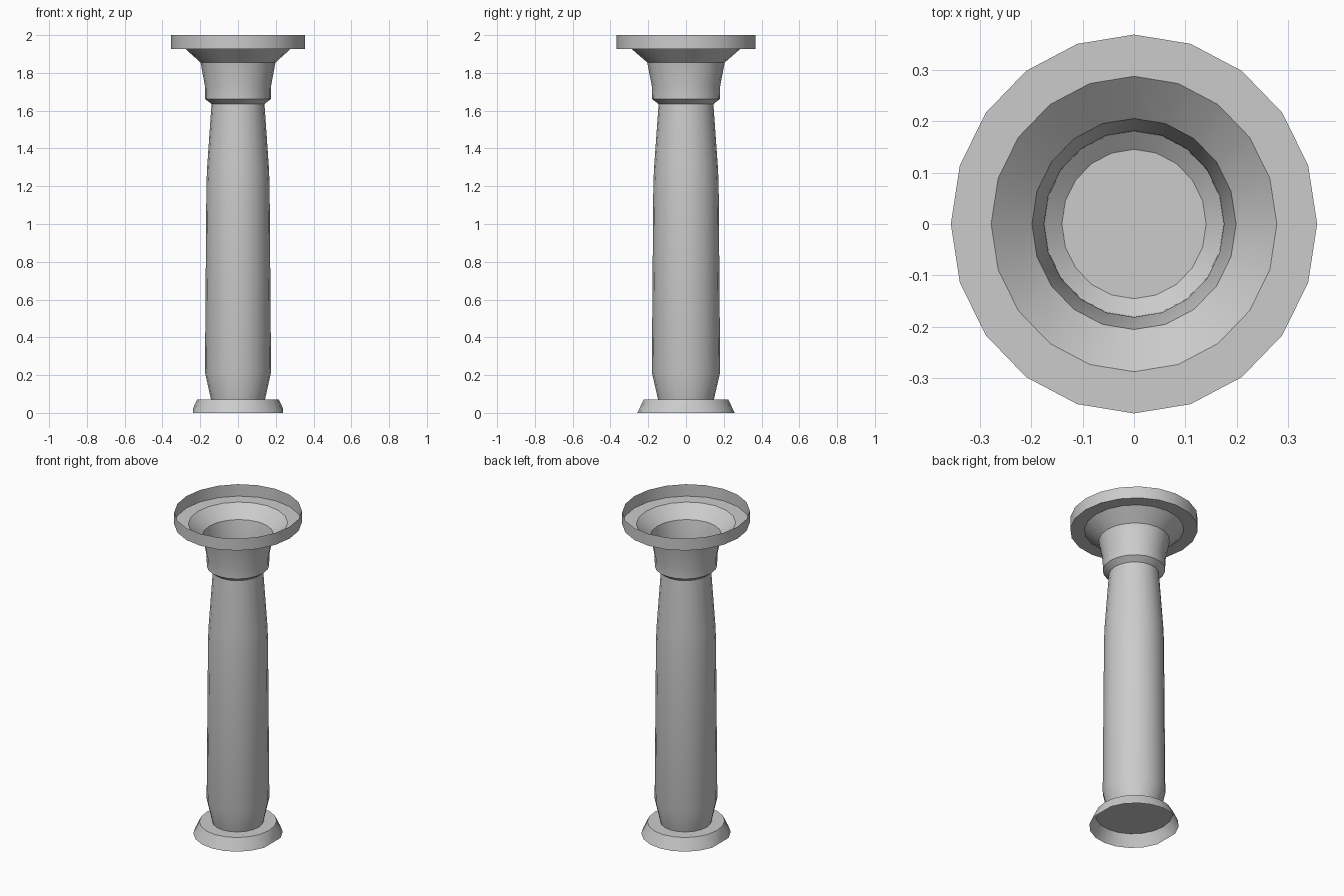
import bpy, bmesh, math

if "Cube" in bpy.data.objects:
    bpy.data.objects.remove(bpy.data.objects["Cube"])

SIDES = 20
X_RATIO = 0.967  # the column is slightly narrower in x than in y


def lathe(name, profile, cap_start=False, cap_end=False, edit=None):
    """Turn (radius, height) points into a slightly oval, faceted shell."""
    bm = bmesh.new()
    rings = []
    for r, z in profile:
        rings.append([bm.verts.new((X_RATIO * r * math.cos(2 * math.pi * i / SIDES),
                                    r * math.sin(2 * math.pi * i / SIDES), z))
                      for i in range(SIDES)])
    for a, b in zip(rings, rings[1:]):
        for i in range(SIDES):
            j = (i + 1) % SIDES
            bm.faces.new((a[i], a[j], b[j], b[i]))
    if cap_start:
        bm.faces.new(rings[0][::-1])
    if cap_end:
        bm.faces.new(rings[-1])
    if edit:
        edit(bm, rings)
    mesh = bpy.data.meshes.new(name)
    bm.to_mesh(mesh)
    bm.free()
    obj = bpy.data.objects.new(name, mesh)
    bpy.context.collection.objects.link(obj)
    bpy.ops.object.select_all(action='DESELECT')
    obj.select_set(True)
    bpy.context.view_layer.objects.active = obj
    bpy.ops.object.shade_smooth_by_angle(angle=math.radians(35))
    return obj


def flatten_sides(bm, rings):
    """Trim the base flat at its left and right ends."""
    low, top = rings[0], rings[1]
    for i in (0, SIDES // 2):
        before, v, after = low[i - 1], low[i], low[i + 1]
        t = (abs(v.co.x) - abs(after.co.x)) / (abs(v.co.x) - abs(top[i].co.x))
        v.co = v.co.lerp(top[i].co, t)
        bm.faces.new((before, after, v))


# Base: open underneath, with a flat top
lathe("base", [(0.258, 0), (0.223, 0.072)], cap_end=True, edit=flatten_sides)

# Shaft: swelling below, tapering above
lathe("shaft", [(0.148, 0.072), (0.181, 0.215), (0.173, 1.21),
                (0.169, 1.30), (0.145, 1.635)], cap_end=True)

# Capital: collar, flared neck and open dish with an upright rim
lathe("capital", [(0.145, 1.635), (0.180, 1.662), (0.181, 1.73),
                  (0.205, 1.855), (0.287, 1.926), (0.368, 1.926), (0.368, 2.0)])
